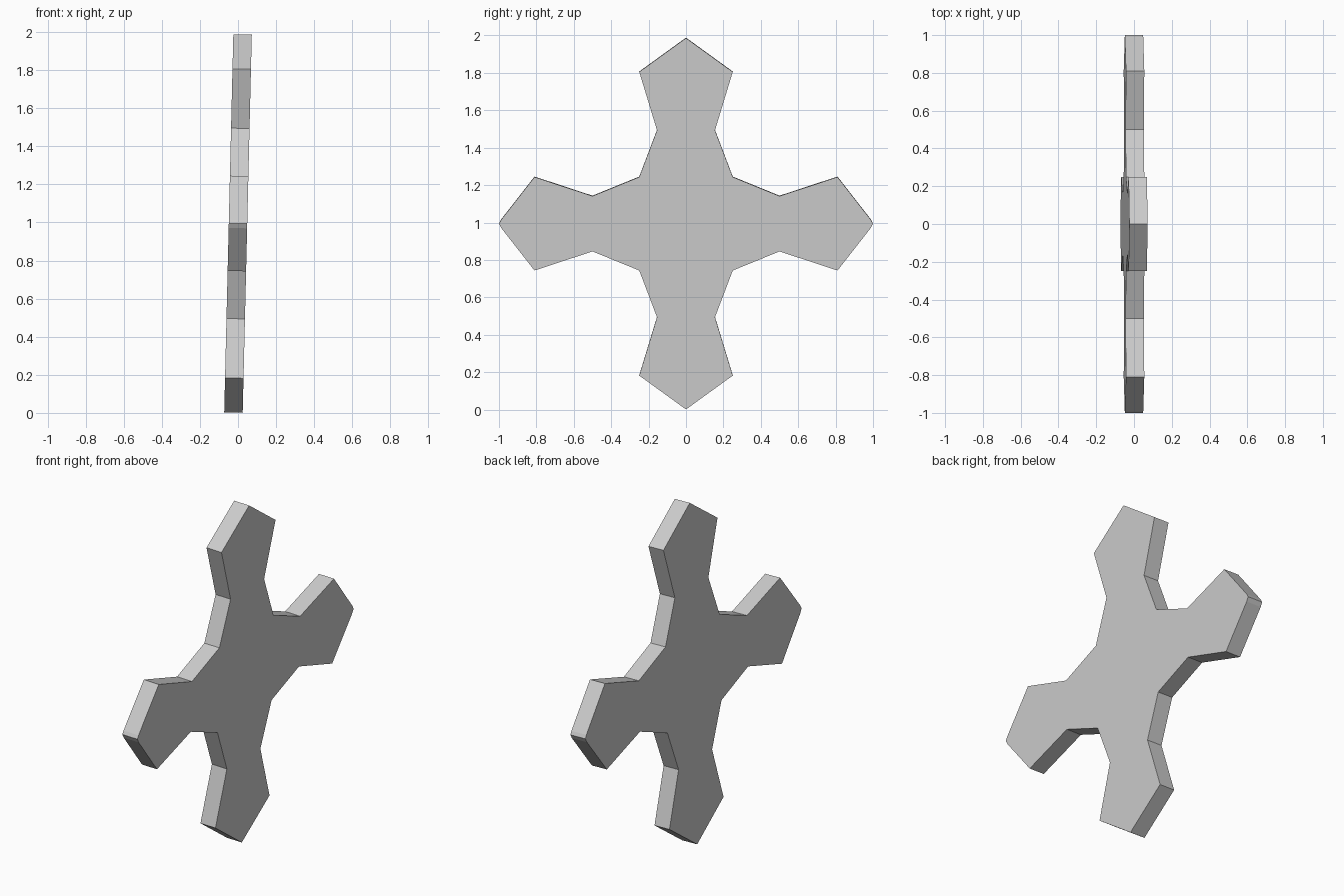
import bpy, bmesh
from math import radians
from mathutils import Matrix

if "Cube" in bpy.data.objects:
    bpy.data.objects.remove(bpy.data.objects["Cube"])

THICK = 0.097
TILT = radians(1.38)
CENTRE_Z = 0.9945

# Right half of the outline (y, z about the centre), top tip to bottom tip
upper = [(0, 0.993), (0.25, 0.812), (0.155, 0.5), (0.25, 0.25), (0.5, 0.148), (0.81, 0.25)]
side_tip = [(0.99, 0.019), (1.0, 0.0), (0.987, -0.024)]
right_half = upper + side_tip + [(y, -z) for y, z in reversed(upper)]
# Mirror for the left half, leaving out the shared tips
outline = right_half + [(-y, z) for y, z in reversed(right_half[1:-1])]

# Flat plate: fill the outline, then extrude it through its thickness
bm = bmesh.new()
face = bm.faces.new([bm.verts.new((-THICK / 2, y, z)) for y, z in outline])
ext = bmesh.ops.extrude_face_region(bm, geom=[face])
new_verts = [g for g in ext["geom"] if isinstance(g, bmesh.types.BMVert)]
bmesh.ops.translate(bm, verts=new_verts, vec=(THICK, 0, 0))
bmesh.ops.recalc_face_normals(bm, faces=bm.faces)

# Lean the plate slightly and stand it on the floor
bm.transform(Matrix.Translation((0, 0, CENTRE_Z)) @ Matrix.Rotation(TILT, 4, 'Y'))
mesh = bpy.data.meshes.new("cross_plate")
bm.to_mesh(mesh)
bm.free()
plate = bpy.data.objects.new("cross_plate", mesh)
bpy.context.collection.objects.link(plate)
